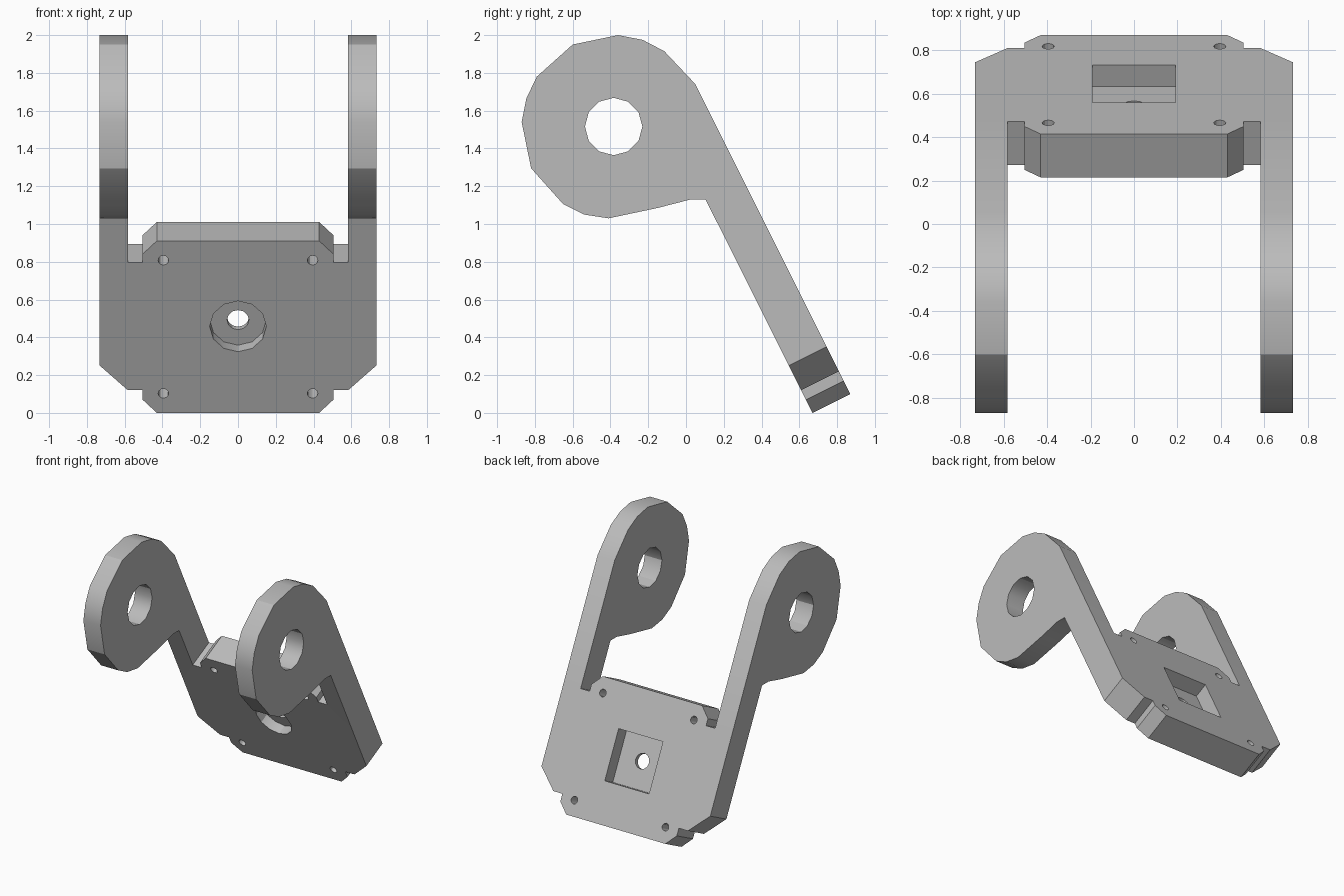
import bpy
import bmesh
import math
from mathutils import Matrix, Vector

cube = bpy.data.objects.get("Cube")
if cube:
    bpy.data.objects.remove(cube, do_unlink=True)

grey = bpy.data.materials.new("plain_grey")
grey.use_nodes = True
colour = (0.5, 0.5, 0.5, 1)
grey.diffuse_color = colour
grey.node_tree.nodes["Principled BSDF"].inputs["Base Color"].default_value = colour

# Plate frame: x across, s up the slope, n through the thickness
S = Vector((0, -1, 2)).normalized()
N = Vector((0, 2, 1)).normalized()
ORIGIN = Vector((0, 0.67, 0))
THICK = 0.2236
IN, OUT = 0.583, 0.732


def on_plate(x, s, n):
    return ORIGIN + Vector((x, 0, 0)) + S * s + N * n


def prism(name, points, lo, hi, place):
    """Extrude a 2D outline from lo to hi, placed by a mapping function."""
    bm = bmesh.new()
    rings = [[bm.verts.new(place(a, b, d)) for a, b in points] for d in (lo, hi)]
    bm.faces.new(rings[0])
    bm.faces.new(rings[1])
    count = len(points)
    for i in range(count):
        j = (i + 1) % count
        bm.faces.new((rings[0][i], rings[0][j], rings[1][j], rings[1][i]))
    bmesh.ops.recalc_face_normals(bm, faces=bm.faces)
    mesh = bpy.data.meshes.new(name)
    bm.to_mesh(mesh)
    bm.free()
    mesh.materials.append(grey)
    obj = bpy.data.objects.new(name, mesh)
    bpy.context.collection.objects.link(obj)
    return obj


def ring(a, b, radius, sides):
    steps = [math.tau * i / sides for i in range(sides)]
    return [(a + radius * math.sin(t), b + radius * math.cos(t)) for t in steps]


def combine(target, tool, operation):
    """Apply a boolean and drop the helper."""
    tool.hide_render = True
    mod = target.modifiers.new("combine", "BOOLEAN")
    mod.operation, mod.solver, mod.object = operation, "EXACT", tool
    bpy.context.view_layer.update()
    graph = bpy.context.evaluated_depsgraph_get()
    result = bpy.data.meshes.new_from_object(target.evaluated_get(graph))
    target.modifiers.clear()
    target.data = result
    bpy.data.objects.remove(tool, do_unlink=True)


# Base plate outline: right half, mirrored
half = [(0.43, 0), (0.505, 0.078), (0.505, 0.134), (IN, 0.134), (OUT, 0.28),
        (OUT, 0.889), (0.505, 0.889), (0.505, 0.94), (0.43, 1.018)]
outline = half + [(-x, s) for x, s in reversed(half)]
bracket = prism("bracket", outline, 0, THICK, on_plate)

# Arms with rounded heads, each pierced by a pivot hole
foot_front, foot_back = on_plate(0, 0.889, 0), on_plate(0, 0.889, THICK)
arm = [(foot_front.y, foot_front.z), (foot_back.y, foot_back.z),
       (0.05, 1.74), (-0.115, 1.915), (-0.23, 1.975), (-0.36, 2.0),
       (-0.6, 1.95), (-0.79, 1.78), (-0.845, 1.665), (-0.87, 1.54),
       (-0.82, 1.295), (-0.65, 1.105), (-0.54, 1.05), (-0.41, 1.03),
       (-0.15, 1.085), (0.025, 1.13), (0.103, 1.13)]
for side in (-1, 1):
    def place(y, z, d):
        return Vector((side * d, y, z))
    piece = prism("arm", arm, IN, OUT, place)
    hole = prism("pivot_cutter", ring(-0.383, 1.516, 0.152, 12), 0.5, 0.8, place)
    combine(piece, hole, "DIFFERENCE")
    combine(bracket, piece, "UNION")

# Front recess, through hole and square back pocket
p, mid = 0.192, 0.5
square = [(-p, mid - p), (p, mid - p), (p, mid + p), (-p, mid + p)]
cuts = [(ring(0, 0.512, 0.15, 12), -0.05, 0.077),
        (ring(0, 0.512, 0.058, 12), -0.05, 0.3),
        (square, 0.112, 0.3)]
# Corner screw holes
cuts += [(ring(x, s, 0.028, 12), -0.05, 0.3)
         for x in (-0.395, 0.395) for s in (0.115, 0.903)]
for points, lo, hi in cuts:
    combine(bracket, prism("cutter", points, lo, hi, on_plate), "DIFFERENCE")

# Smooth the curved rims, keep the edges sharp
bpy.ops.object.select_all(action="DESELECT")
bracket.select_set(True)
bpy.context.view_layer.objects.active = bracket
bpy.ops.object.shade_smooth_by_angle(angle=math.radians(30))
